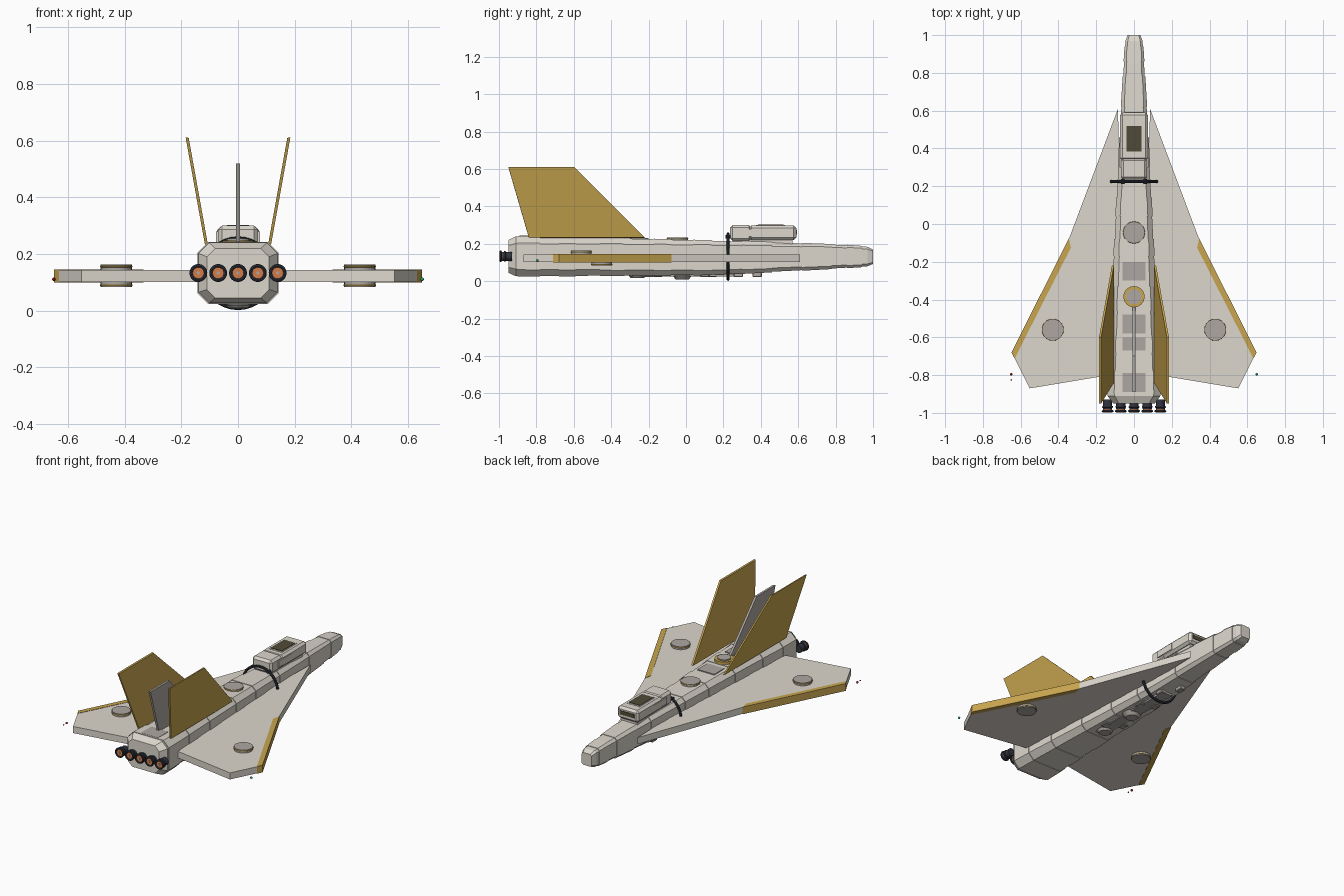
import bpy, bmesh, math
from mathutils import Vector, Matrix

if "Cube" in bpy.data.objects:
    bpy.data.objects.remove(bpy.data.objects["Cube"])


def mat(name, rgb):
    m = bpy.data.materials.new(name)
    m.diffuse_color = (*rgb, 1)
    m.use_nodes = True
    m.node_tree.nodes["Principled BSDF"].inputs["Base Color"].default_value = m.diffuse_color
    return m


IVORY = mat("ivory", (0.72, 0.68, 0.61))
GREY = mat("warm_grey", (0.42, 0.39, 0.36))
GOLD = mat("gold", (0.58, 0.38, 0.08))
DARK = mat("dark_metal", (0.03, 0.035, 0.05))
GLASS = mat("dark_glass", (0.08, 0.07, 0.04))
GLOW = mat("orange_glow", (0.65, 0.2, 0.07))
RED = mat("red_light", (0.5, 0.02, 0.03))
GREEN = mat("green_light", (0.02, 0.4, 0.15))


def finish(name, bm, material):
    bmesh.ops.recalc_face_normals(bm, faces=bm.faces)
    me = bpy.data.meshes.new(name)
    bm.to_mesh(me)
    bm.free()
    ob = bpy.data.objects.new(name, me)
    me.materials.append(material)
    bpy.context.collection.objects.link(ob)
    return ob


def loft(name, rings, material):
    bm = bmesh.new()
    vs = [[bm.verts.new(p) for p in r] for r in rings]
    n = len(vs[0])
    for a, b in zip(vs, vs[1:]):
        for i in range(n):
            bm.faces.new((a[i], a[(i + 1) % n], b[(i + 1) % n], b[i]))
    bm.faces.new(vs[0])
    bm.faces.new(vs[-1])
    return finish(name, bm, material)


def slab(name, outline, offset, material):
    o = Vector(offset)
    return loft(name, [outline, [Vector(p) + o for p in outline]], material)


def box(name, x, y, z, material, bevel=0):
    """Box given by (min, max) on each axis."""
    bm = bmesh.new()
    bmesh.ops.create_cube(bm, size=1)
    for v in bm.verts:
        v.co = [(r[0] + r[1]) / 2 + c * (r[1] - r[0]) for r, c in zip((x, y, z), v.co)]
    if bevel:
        bmesh.ops.bevel(bm, geom=bm.edges[:], offset=bevel, segments=1, affect='EDGES')
    return finish(name, bm, material)


def cyl(name, loc, r1, r2, depth, material, axis='Z', n=24):
    bm = bmesh.new()
    rot = Matrix.Rotation(math.radians(90), 4, 'X') if axis == 'Y' else Matrix()
    bmesh.ops.create_cone(bm, cap_ends=True, segments=n, radius1=r1, radius2=r2,
                          depth=depth, matrix=Matrix.Translation(loc) @ rot)
    return finish(name, bm, material)


def ring(name, loc, r, t, material, axis='Z'):
    bpy.ops.mesh.primitive_torus_add(location=loc, major_radius=r, minor_radius=t,
                                     major_segments=32, minor_segments=8,
                                     rotation=(math.radians(90) if axis == 'Y' else 0, 0, 0))
    ob = bpy.context.object
    ob.name = name
    ob.data.materials.append(material)
    bpy.ops.object.shade_smooth_by_angle()


def octagon(y, w, z0, z1, c):
    return [(-w, y, z0 + c), (-w + c, y, z0), (w - c, y, z0), (w, y, z0 + c),
            (w, y, z1 - c), (w - c, y, z1), (-w + c, y, z1), (-w, y, z1 - c)]


# Hull: tapering octagonal body, (y, half width, bottom, top)
STATIONS = [(-0.95, 0.11, 0.045, 0.22), (-0.91, 0.14, 0.027, 0.24), (-0.77, 0.136, 0.027, 0.237),
            (-0.45, 0.12, 0.03, 0.231), (-0.2, 0.108, 0.03, 0.225), (0.2, 0.088, 0.037, 0.215),
            (0.6, 0.068, 0.058, 0.203), (0.85, 0.053, 0.072, 0.193), (0.97, 0.045, 0.08, 0.184),
            (1.0, 0.034, 0.092, 0.17)]
loft("hull", [octagon(y, w, a, b, 0.27 * w) for y, w, a, b in STATIONS], IVORY)


def hull_at(y):
    for p, q in zip(STATIONS, STATIONS[1:]):
        if p[0] <= y <= q[0]:
            t = (y - p[0]) / (q[0] - p[0])
            return [a + (b - a) * t for a, b in zip(p[1:], q[1:])]


# Raised armour bands around the hull
for i, (y0, y1, m) in enumerate([(-0.9, -0.78, IVORY), (-0.68, -0.59, IVORY), (-0.46, -0.33, IVORY),
                                 (-0.17, -0.08, IVORY), (0.04, 0.14, IVORY), (0.3, 0.46, IVORY),
                                 (0.62, 0.78, IVORY), (0.86, 0.94, IVORY)]):
    rings = []
    for y in (y0, y1):
        w, a, b = hull_at(y)
        rings.append(octagon(y, w + 0.003, a - 0.003, b + 0.003, 0.27 * w))
    loft(f"armour_band_{i}", rings, m)

# Darker panels along the spine
for i, (y0, y1) in enumerate([(-0.89, -0.79), (-0.67, -0.6), (-0.58, -0.48), (-0.3, -0.2)]):
    w, a, b = hull_at((y0 + y1) / 2)
    box(f"spine_panel_{i}", (-0.06, 0.06), (y0, y1), (b - 0.01, b + 0.005), GREY)

# Wings, edge strips, pods, tail fins and lights on both sides
for s, side in ((1, "right"), (-1, "left")):
    wing = [(0.085, 0.61), (0.345, -0.08), (0.648, -0.68), (0.552, -0.87), (0.1, -0.795), (0.075, 0.2)]
    slab(f"wing_{side}", [(s * x, y, 0.102) for x, y in wing], (0, 0, 0.042), IVORY)
    strip = [(0.345, -0.077), (0.649, -0.68), (0.632, -0.712), (0.334, -0.125)]
    slab(f"wing_edge_strip_{side}", [(s * x, y, 0.1) for x, y in strip], (0, 0, 0.046), GOLD)

    for z, y, d, lab in ((0.153, -0.56, 1, "top"), (0.093, -0.45, -1, "bottom")):
        cyl(f"wing_pod_{lab}_{side}", (s * 0.43, y, z), 0.055, 0.055, 0.02, GREY)
        ring(f"wing_pod_rim_{lab}_{side}", (s * 0.43, y, z + d * 0.003), 0.055, 0.003, GOLD)

    fin = [(-0.22, 0), (-0.84, 0), (-0.95, 1), (-0.6, 1)]
    slab(f"tail_fin_{side}", [(s * (0.106 + 0.068 * t), y, 0.232 + 0.378 * t) for y, t in fin],
         (s * 0.011, 0, 0.002), GOLD)

    for k, y in enumerate((-0.795,) if s > 0 else (-0.795, -0.825)):
        bm = bmesh.new()
        bmesh.ops.create_uvsphere(bm, u_segments=10, v_segments=6, radius=0.007 if k == 0 else 0.004,
                                  matrix=Matrix.Translation((s * 0.65, y, 0.111)))
        finish(f"tip_light_{side}_{k}", bm, GREEN if s > 0 else RED)

# Central fin
slab("central_fin", [(-0.007, -0.42, 0.22), (-0.007, -0.8, 0.22), (-0.007, -0.89, 0.52),
                     (-0.007, -0.7, 0.52)], (0.014, 0, 0), GREY)

# Spine turrets
cyl("spine_disc", (0, -0.045, 0.225), 0.056, 0.056, 0.02, GREY)
ring("spine_disc_rim", (0, -0.045, 0.23), 0.055, 0.003, GOLD)
cyl("rear_turret_base", (0, -0.385, 0.236), 0.056, 0.056, 0.024, GOLD)
cyl("rear_turret_cap", (0, -0.385, 0.244), 0.04, 0.04, 0.022, GREY)

# Bridge: raised cabin with roof window and side plates
box("bridge_base", (-0.055, 0.055), (0.25, 0.57), (0.19, 0.24), IVORY)
box("bridge_cabin", (-0.074, 0.074), (0.335, 0.59), (0.22, 0.298), IVORY, 0.014)
box("bridge_rear", (-0.07, 0.07), (0.235, 0.35), (0.215, 0.3), IVORY, 0.014)
box("bridge_side_plate", (-0.077, 0.077), (0.3, 0.43), (0.24, 0.28), IVORY)
box("bridge_window_frame", (-0.045, 0.045), (0.375, 0.53), (0.29, 0.3), IVORY)
box("bridge_window", (-0.039, 0.039), (0.385, 0.52), (0.29, 0.303), GLASS)
box("bridge_front_window", (-0.05, 0.05), (0.58, 0.593), (0.25, 0.275), GLASS)

# Hoop around the hull
ring("hull_hoop", (0, 0.225, 0.132), 0.122, 0.008, DARK, 'Y')
for s in (-1, 1):
    cyl(f"hoop_clamp_{s}", (s * 0.06, 0.225, 0.238), 0.009, 0.009, 0.025, DARK, 'Y', 8)

# Belly machinery
cyl("belly_turret", (0, -0.02, 0.024), 0.035, 0.06, 0.028, GREY)
cyl("belly_turret_rear", (0, -0.26, 0.026), 0.035, 0.05, 0.02, GREY)
box("belly_keel", (-0.035, 0.035), (-0.3, 0.3), (0.026, 0.06), GREY)
for i, (x, y) in enumerate([(0.045, -0.2), (-0.045, -0.15), (0.04, 0.1), (-0.04, 0.14), (0.03, 0.28),
                            (-0.03, 0.38)]):
    box(f"belly_box_{i}", (x - 0.018, x + 0.018), (y - 0.025, y + 0.025), (0.022, 0.07), GREY, 0.004)

# Engine row
for i in range(5):
    x = (i - 2) * 0.07
    cyl(f"engine_housing_{i}", (x, -0.955, 0.133), 0.024, 0.024, 0.05, DARK, 'Y', 16)
    ring(f"engine_rim_{i}", (x, -0.991, 0.133), 0.0255, 0.006, DARK, 'Y')
    ring(f"engine_collar_{i}", (x, -0.968, 0.133), 0.023, 0.006, DARK, 'Y')
    cyl(f"engine_glow_{i}", (x, -0.984, 0.133), 0.0235, 0.0235, 0.016, GLOW, 'Y', 16)
    cyl(f"engine_core_{i}", (x, -0.99, 0.133), 0.006, 0.006, 0.014, GREY, 'Y', 8)
